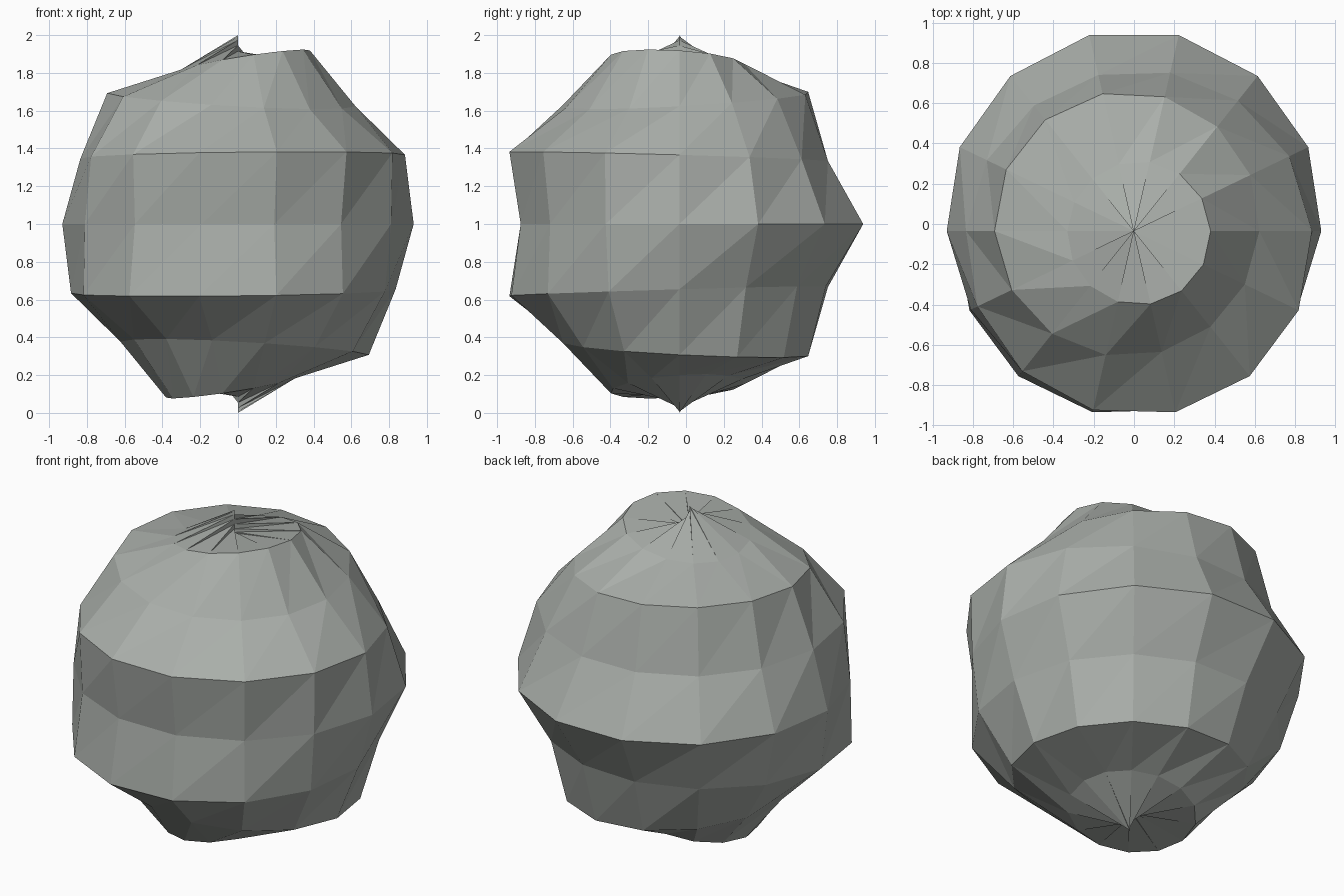
import bpy, bmesh
from math import sin, cos, pi

cube = bpy.data.objects.get("Cube")
if cube:
    bpy.data.objects.remove(cube, do_unlink=True)

SEGMENTS, RINGS = 14, 8
MEAN, WAVE, TWIST = 0.93, 0.07, 7
OFFSET_Y = -0.035

# Material
grey = bpy.data.materials.new("soft_grey")
grey.use_nodes = True
colour = (0.40, 0.425, 0.40, 1)
grey.diffuse_color = colour
grey.node_tree.nodes["Principled BSDF"].inputs["Base Color"].default_value = colour


def ripple_point(column, row):
    """Point on a sphere whose radius swells along a spiral wave."""
    around = 2 * pi * column / SEGMENTS
    lift = pi * row / RINGS - pi / 2
    radius = MEAN + WAVE * sin(TWIST * lift + around)
    return (radius * cos(lift) * cos(around),
            radius * cos(lift) * sin(around) + OFFSET_Y,
            radius * sin(lift) + 1)


# Rippled ball: each column keeps its own pole point, giving the spiked ends
bm = bmesh.new()
grid = [[bm.verts.new(ripple_point(c, r)) for c in range(SEGMENTS)]
        for r in range(RINGS + 1)]
for r in range(RINGS):
    for c in range(SEGMENTS):
        n = (c + 1) % SEGMENTS
        a, b = grid[r][c], grid[r][n]
        d, e = grid[r + 1][c], grid[r + 1][n]
        bm.faces.new((a, b, e))
        bm.faces.new((a, e, d))

mesh = bpy.data.meshes.new("rippled_ball")
bm.to_mesh(mesh)
bm.free()
mesh.materials.append(grey)
ball = bpy.data.objects.new("rippled_ball", mesh)
bpy.context.collection.objects.link(ball)
